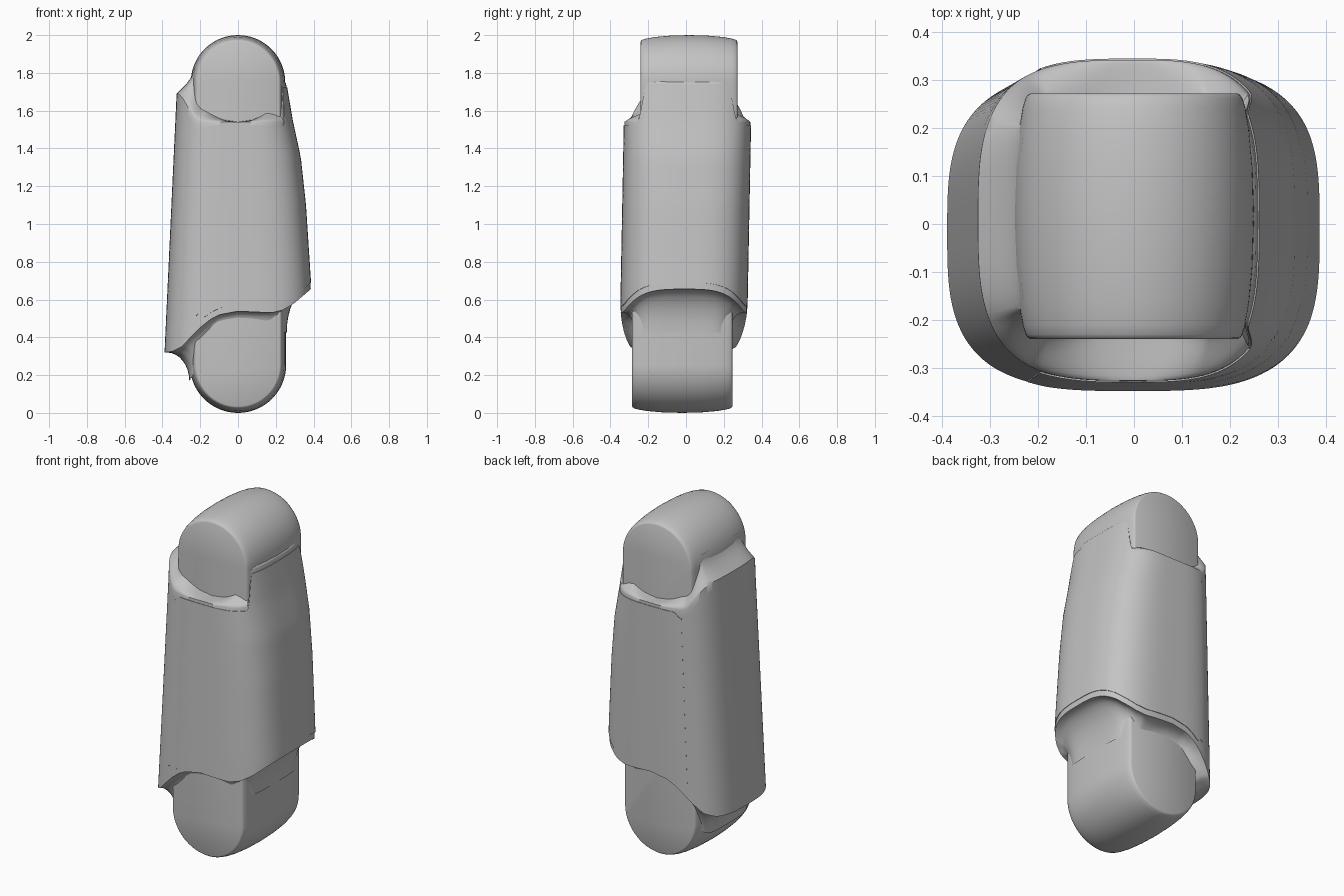
import bpy
import math

if "Cube" in bpy.data.objects:
    bpy.data.objects.remove(bpy.data.objects["Cube"], do_unlink=True)

grey = bpy.data.materials.new("light_grey")
grey.use_nodes = True
grey.diffuse_color = (0.55, 0.55, 0.55, 1)
grey.node_tree.nodes["Principled BSDF"].inputs["Base Color"].default_value = (0.55, 0.55, 0.55, 1)


def step(t):
    t = min(max(t, 0), 1)
    return t * t * (3 - 2 * t)


def interp(x, knots):
    """Linear interpolation through (position, value) pairs."""
    if x <= knots[0][0]:
        return knots[0][1]
    for (a, p), (b, q) in zip(knots, knots[1:]):
        if x <= b:
            return p + (q - p) * (x - a) / (b - a)
    return knots[-1][1]


def loft(name, rings, closed=True, caps=True, angle=35):
    """Skin a list of equal-length rings into a mesh object."""
    n = len(rings[0])
    verts = [p for ring in rings for p in ring]
    faces = []
    for j in range(len(rings) - 1):
        for i in range(n if closed else n - 1):
            k = (i + 1) % n
            faces.append((j * n + i, j * n + k, (j + 1) * n + k, (j + 1) * n + i))
    if caps:
        faces.append(tuple(reversed(range(n))))
        faces.append(tuple(range(len(verts) - n, len(verts))))
    mesh = bpy.data.meshes.new(name)
    mesh.from_pydata(verts, [], faces)
    mesh.materials.append(grey)
    obj = bpy.data.objects.new(name, mesh)
    bpy.context.collection.objects.link(obj)
    bpy.ops.object.select_all(action="DESELECT")
    obj.select_set(True)
    bpy.context.view_layer.objects.active = obj
    bpy.ops.object.mode_set(mode="EDIT")
    bpy.ops.mesh.select_all(action="SELECT")
    bpy.ops.mesh.normals_make_consistent(inside=False)
    bpy.ops.object.mode_set(mode="OBJECT")
    bpy.ops.object.shade_smooth_by_angle(angle=math.radians(angle))
    return obj


def oval(a, n):
    """Superellipse point of unit size at angle a."""
    c, s = math.cos(a), math.sin(a)
    return (math.copysign(abs(c) ** (2 / n), c), math.copysign(abs(s) ** (2 / n), s))


# Outline of the shell by height, and its wavy lower edge by width
LEFT = [(0.3, 0.392), (0.67, 0.385), (1.1, 0.357), (1.35, 0.33), (1.55, 0.287), (1.75, 0.253)]
RIGHT = [(0.3, 0.39), (1.69, 0.325)]
LEAN = [(0.3, -0.016), (1.55, 0.008)]
HALF_DEPTH = 0.334
LOWER = [(-0.39, 0.32), (-0.35, 0.325), (-0.3, 0.35), (-0.25, 0.405), (-0.2, 0.455), (-0.15, 0.495),
         (-0.1, 0.52), (0, 0.538), (0.18, 0.53), (0.24, 0.545), (0.3, 0.58), (0.39, 0.655)]


def lower_edge(u):
    return interp(u * 0.39, LOWER)


def upper_edge(u, v):
    if u < 0:
        return 1.54 + 0.15 * step((-u - 0.6) / 0.4)
    return 1.54 + 0.2 * step((0.8 - abs(v)) / 0.16) * step((u - 0.6) / 0.2)


def on_shell(u, v, z, off=0.0):
    half = interp(z, LEFT if u > 0 else RIGHT)
    return ((half + off) * u, (HALF_DEPTH + off) * v + interp(z, LEAN), z)


def blend(p, q, w, wz):
    return (p[0] + (q[0] - p[0]) * w, p[1] + (q[1] - p[1]) * w, p[2] + (q[2] - p[2]) * wz)


# Shell: underside, lip, wall and shoulder in one skin
N = 160
angles = [2 * math.pi * i / N for i in range(N)]
WALL = 28


def under_point(a, t):
    """Concave fillet from the lip down to the lower joint."""
    u, v = oval(a, 3.2)
    lip = on_shell(u, v, lower_edge(u), -0.012)
    x, y = oval(a, 5)
    drop = 0.05 + (0.18 if u > 0 else 0.1) * u * u
    inner = (x * 0.258, y * 0.262 - 0.02, lip[2] - drop)
    return blend(lip, inner, math.sin(t * math.pi / 2), 1 - math.cos(t * math.pi / 2))


def shoulder_point(a, t):
    """Soft shoulder from the wall up to the round end of the upper joint."""
    u, v = oval(a, 3.2)
    top = upper_edge(u, v)
    x, y = oval(a, 6)
    x, y = x * 0.235, y * 0.246 + 0.015
    bowl = 1.765 - math.sqrt(max(0, 0.225 ** 2 - x * x)) + 0.06 * step((-u - 0.6) / 0.4)
    if x > 0:
        bowl = min(bowl, 1.6)
    inner = (x, y, max(bowl, top + 0.03 * abs(u)))
    side = step((-u - 0.7) / 0.3)
    w = (1 - side) * step(t) + side * math.sin(t * math.pi / 2)
    return blend(on_shell(u, v, top), inner, w, t)


rings = [[under_point(a, k / 8) for a in angles] for k in range(8, -1, -1)]
for k in range(WALL + 1):
    ring = []
    for a in angles:
        u, v = oval(a, 3.2)
        low, high = lower_edge(u), upper_edge(u, v)
        ring.append(on_shell(u, v, low + (high - low) * k / WALL))
    rings.append(ring)
rings += [[shoulder_point(a, k / 10) for a in angles] for k in range(1, 11)]
loft("shell", rings, caps=False)


# Raised cover plate wrapping the left side, from front to back
LIFT = 0.003
M = 120
edge_angle = next(a for a in angles if oval(a, 3.2)[0] < -0.57)
rows = [0] + [k / 24 for k in range(25)] + [1]
columns = [-1] + [2 * i / M - 1 for i in range(M + 1)] + [1]
plate = []
for j, t in enumerate(rows):
    ring = []
    for i, s in enumerate(columns):
        u, v = oval(edge_angle * s, 3.2)
        trim = 0.05 * step((-u - 0.42) / 0.14) ** 2
        low = lower_edge(u) + 0.035 + trim
        high = upper_edge(u, v) - 0.018 - trim * 0.6
        rim = j in (0, len(rows) - 1) or i in (0, len(columns) - 1)
        ring.append(on_shell(u, v, low + (high - low) * t, -0.004 if rim else LIFT))
    plate.append(ring)
loft("side_cover_plate", plate, closed=False, caps=False)


# Rounded joint ends: crowned capsule outlines swept from front to back
def joint(name, front, back, centre, reach, radius):
    """Round end at centre height, extended by reach into the shell."""
    sections = [(0, 0.035), (0.006, 0.029), (0.02, 0.024), (0.06, 0.018),
                (0.15, 0.01), (0.3, 0.003), (0.5, 0)]
    sections += [(1 - t, d) for t, d in reversed(sections[:-1])]
    sign = 1 if reach < 0 else -1
    out = []
    for t, inset in sections:
        r = radius - inset
        y = front + (back - front) * t
        ring = [(r * math.cos(b), y, centre + sign * r * math.sin(b))
                for b in (math.pi * i / 48 for i in range(49))]
        ring += [(-r, y, centre + reach), (r, y, centre + reach)]
        out.append(ring)
    return loft(name, out, angle=30)


joint("upper_joint", -0.24, 0.272, 1.75, -0.5, 0.25)
joint("lower_joint", -0.285, 0.245, 0.255, 0.6, 0.255)
